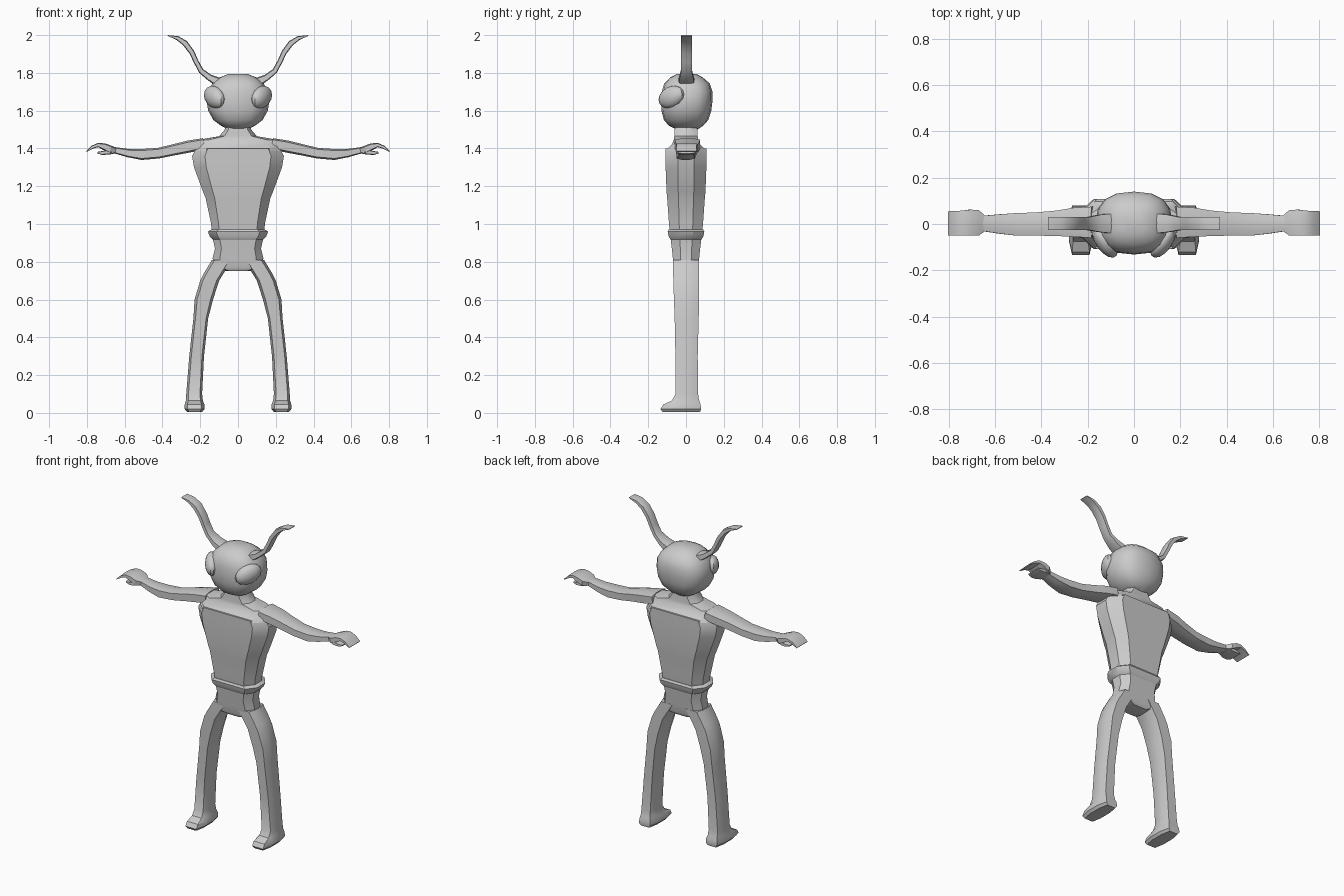
import bpy, bmesh, math
from mathutils import Vector

skin = bpy.data.materials.new("grey_skin")
skin.diffuse_color = (0.6, 0.6, 0.6, 1)

# Eight-sided section with chamfered corners
OCT = [(1, -.4), (1, .4), (.72, 1), (-.72, 1), (-1, .4), (-1, -.4), (-.72, -1), (.72, -1)]


def finish(name, bm, mirror=False):
    bmesh.ops.recalc_face_normals(bm, faces=bm.faces)
    me = bpy.data.meshes.new(name)
    bm.to_mesh(me)
    bm.free()
    me.materials.append(skin)
    ob = bpy.data.objects.new(name, me)
    bpy.context.collection.objects.link(ob)
    bpy.ops.object.select_all(action='DESELECT')
    ob.select_set(True)
    bpy.context.view_layer.objects.active = ob
    bpy.ops.object.shade_smooth_by_angle(angle=math.radians(32))
    if mirror:
        ob.modifiers.new("mirror", 'MIRROR').use_mirror_merge = False
    return ob


def loft(name, rings, mirror=False):
    """Skin a list of equal-length point rings and cap both ends."""
    bm = bmesh.new()
    vs = [[bm.verts.new(p) for p in r] for r in rings]
    n = len(rings[0])
    for a, b in zip(vs, vs[1:]):
        for i in range(n):
            j = (i + 1) % n
            bm.faces.new((a[i], a[j], b[j], b[i]))
    bm.faces.new(vs[0])
    bm.faces.new(vs[-1])
    return finish(name, bm, mirror)


def upright(z, x0, x1, y0, y1):
    """Horizontal octagon filling the given x and y range."""
    return [((x0 + x1) / 2 + u * (x1 - x0) / 2, (y0 + y1) / 2 + v * (y1 - y0) / 2, z) for u, v in OCT]


def limb(path):
    """Rings across an x-z path; each entry is x, z, half thickness, y0, y1."""
    rings = []
    for i, (x, z, t, y0, y1) in enumerate(path):
        a, b = path[max(i - 1, 0)], path[min(i + 1, len(path) - 1)]
        d = Vector((b[0] - a[0], b[1] - a[1])).normalized()
        rings.append([(x - d.y * u * t, (y0 + y1) / 2 + v * (y1 - y0) / 2, z + d.x * u * t)
                      for u, v in OCT])
    return rings


# Torso: chest, waist and hips (z, half width, half depth)
torso = [(.75, .06, .05), (.77, .13, .065), (.82, .134, .07), (.87, .122, .075), (.95, .14, .085),
         (1.0, .142, .09), (1.14, .172, .1), (1.17, .185, .103), (1.3, .233, .108),
         (1.36, .243, .108), (1.40, .222, .108)]
loft("torso", [upright(z, -w, w, -d, d) for z, w, d in torso])

# Shoulder yoke sloping up to the neck
yoke = [(1.39, .235, .108), (1.42, .23, .075), (1.445, .215, .065), (1.465, .1, .062),
        (1.50, .07, .06), (1.54, .065, .055)]
loft("shoulders", [upright(z, -w, w, -d, d) for z, w, d in yoke])

# Belt
belt = [(.915, .13, .08), (.935, .15, .092), (.96, .16, .097), (.972, .14, .09)]
loft("belt", [upright(z, -w, w, -d, d) for z, w, d in belt])

# Legs with feet pointing forward
leg = [(.81, .03, .138, -.068, .07), (.74, .075, .18, -.068, .07), (.70, .1, .2, -.067, .07),
       (.6, .132, .23, -.064, .07), (.5, .158, .236, -.06, .067), (.3, .18, .258, -.056, .062),
       (.1, .19, .274, -.055, .064), (.065, .186, .276, -.075, .07), (.045, .178, .282, -.12, .077),
       (.02, .178, .282, -.135, .08), (.005, .19, .27, -.125, .075)]
loft("leg", [upright(*r) for r in leg], True)

# Arms and the forked hands
loft("arm", limb([(.18, 1.425, .03, -.06, .075), (.26, 1.41, .032, -.055, .07),
                  (.33, 1.395, .03, -.052, .058), (.42, 1.375, .028, -.05, .05),
                  (.51, 1.368, .029, -.05, .047), (.58, 1.375, .022, -.042, .042),
                  (.66, 1.392, .016, -.03, .035)]), True)
loft("fingers", limb([(.645, 1.388, .015, -.03, .035), (.675, 1.395, .02, -.05, .06),
                      (.71, 1.41, .018, -.05, .062), (.74, 1.418, .011, -.05, .058),
                      (.77, 1.407, .009, -.05, .056), (.802, 1.384, .003, -.05, .055)]), True)
loft("thumb", limb([(.66, 1.385, .014, -.035, .04), (.69, 1.38, .013, -.045, .05),
                    (.72, 1.376, .01, -.045, .05), (.745, 1.378, .004, -.04, .045)]), True)

# Curved ribbon antennae
loft("antenna", limb([(.10, 1.75, .025, -.04, .045), (.15, 1.775, .017, -.035, .04),
                      (.195, 1.81, .014, -.027, .031), (.222, 1.86, .013, -.027, .031),
                      (.245, 1.91, .014, -.027, .031), (.28, 1.957, .015, -.027, .031),
                      (.32, 1.984, .011, -.027, .031), (.372, 1.998, .002, -.027, .031)]), True)

# Head: rounded, squared-off rings (z, half width, y front, y back)
head = [(1.50, .05, -.05, .06), (1.52, .09, -.09, .09), (1.55, .13, -.117, .118),
        (1.60, .158, -.13, .134), (1.65, .166, -.132, .14), (1.70, .16, -.128, .14),
        (1.745, .135, -.115, .125), (1.775, .1, -.085, .09), (1.795, .05, -.045, .055)]
rings = []
for z, w, y0, y1 in head:
    ring = []
    for i in range(16):
        c, s = math.cos(i * math.tau / 16), math.sin(i * math.tau / 16)
        x, y = (math.copysign(abs(k) ** .8, k) for k in (c, s))
        ring.append((w * x, (y0 + y1) / 2 + y * (y1 - y0) / 2, z))
    rings.append(ring)
loft("head", rings)

# Bulging eyes wrapped around the front corners of the head
bm = bmesh.new()
bmesh.ops.create_uvsphere(bm, u_segments=14, v_segments=8, radius=1)
for v in bm.verts:
    x, y, z = v.co
    a = math.radians(-40) + math.radians(4) * x
    px, py = x * .078, y * .04
    v.co = (.125 + px * math.cos(math.radians(55)) - py * math.sin(math.radians(55)),
            -.078 + px * math.sin(math.radians(55)) + py * math.cos(math.radians(55)),
            1.672 + z * .058 + x * .014)
finish("eye", bm, True)
